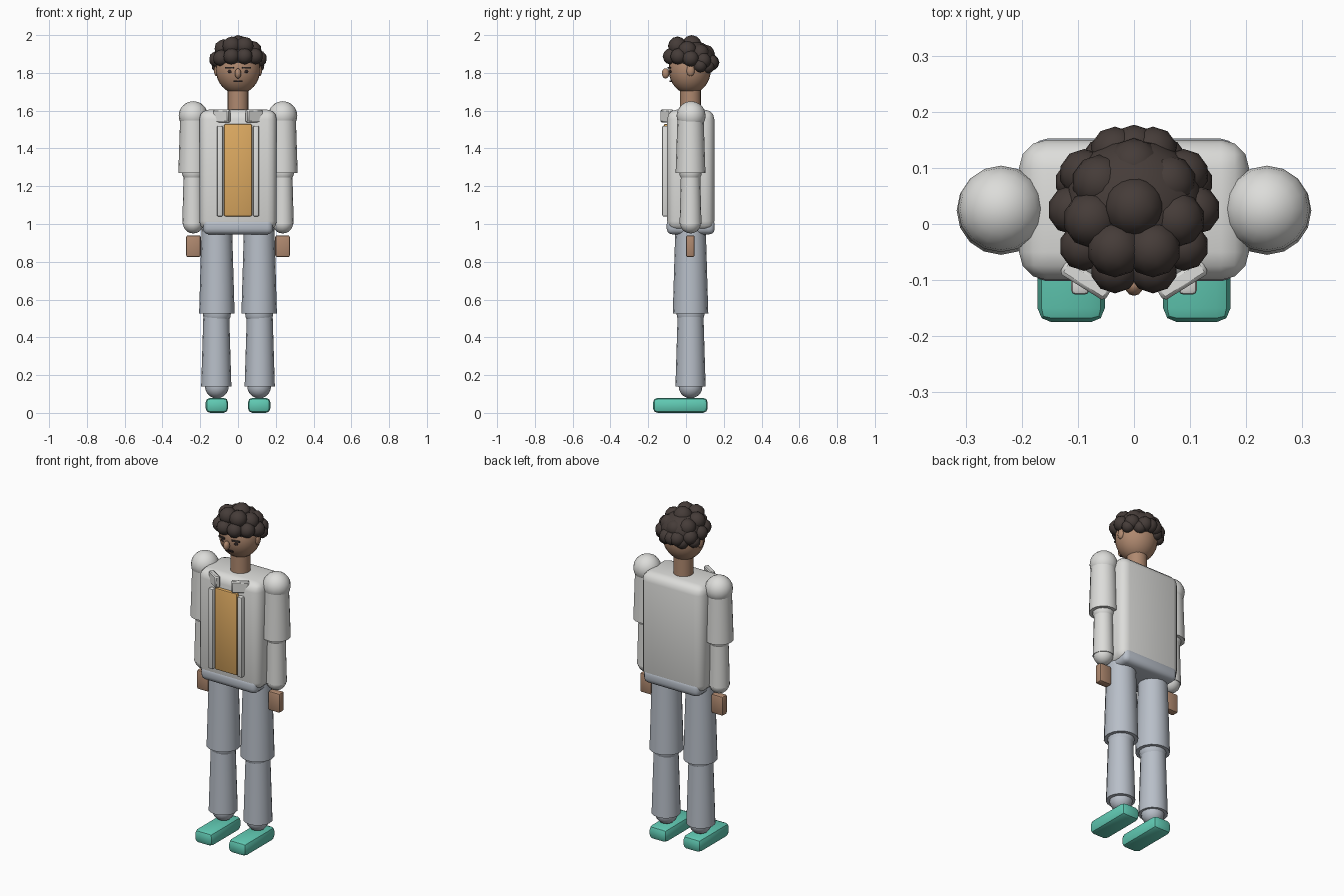
import bpy, math, random
from mathutils import Vector

if "Cube" in bpy.data.objects:
    bpy.data.objects.remove(bpy.data.objects["Cube"])

random.seed(4)


def material(name, rgb):
    m = bpy.data.materials.new(name)
    m.diffuse_color = (*rgb, 1)
    m.use_nodes = True
    m.node_tree.nodes["Principled BSDF"].inputs["Base Color"].default_value = m.diffuse_color
    return m


SHIRT = material("off_white_cloth", (0.72, 0.72, 0.70))
PANTS = material("blue_grey_cloth", (0.48, 0.52, 0.58))
SKIN = material("skin", (0.43, 0.25, 0.16))
HAIR = material("dark_brown_hair", (0.060, 0.045, 0.040))
PANEL = material("amber_cloth", (0.72, 0.40, 0.12))
SHOE = material("teal_shoe", (0.12, 0.60, 0.46))
DARK = material("dark_face_detail", (0.03, 0.02, 0.02))


def finish(name, mat, angle=40):
    ob = bpy.context.object
    ob.name = name
    ob.data.materials.append(mat)
    bpy.ops.object.shade_smooth_by_angle(angle=math.radians(angle))
    return ob


def box(name, lo, hi, mat, bevel=0.0, segs=2, rot=(0, 0, 0)):
    lo, hi = Vector(lo), Vector(hi)
    bpy.ops.mesh.primitive_cube_add(size=1, location=(lo + hi) / 2)
    ob = bpy.context.object
    ob.scale = hi - lo
    bpy.ops.object.transform_apply(location=False, rotation=False, scale=True)
    ob.rotation_euler = rot
    if bevel:
        b = ob.modifiers.new("bevel", "BEVEL")
        b.width, b.segments = bevel, segs
        bpy.ops.object.modifier_apply(modifier="bevel")
    return finish(name, mat)


def ball(name, loc, radii, mat, segs=16, rings=10):
    bpy.ops.mesh.primitive_uv_sphere_add(segments=segs, ring_count=rings, radius=1, location=loc)
    ob = bpy.context.object
    ob.scale = radii
    bpy.ops.object.transform_apply(location=False, rotation=False, scale=True)
    return finish(name, mat, 60)


def curl(loc, r):
    bpy.ops.mesh.primitive_ico_sphere_add(subdivisions=2, radius=r, location=loc)
    finish("hair_curl", HAIR, 60)


def tube(name, x, y, z0, z1, r0, r1, mat):
    bpy.ops.mesh.primitive_cone_add(vertices=16, radius1=r0, radius2=r1, depth=z1 - z0,
                                    location=(x, y, (z0 + z1) / 2))
    return finish(name, mat)


def span(s, a, b):
    """Mirror an x range to side s."""
    return min(s * a, s * b), max(s * a, s * b)


Y = 0.024  # depth of the body axis

# Torso, waist and front panel
box("torso", (-0.205, -0.10, 0.965), (0.205, 0.15, 1.605), SHIRT, 0.05, 3)
box("waist", (-0.185, -0.102, 0.945), (0.185, 0.152, 1.03), PANTS, 0.03, 3)
box("shirt_panel", (-0.075, -0.118, 1.04), (0.075, -0.09, 1.53), PANEL, 0.01)

for s in (-1, 1):
    # Jacket edge and collar
    x0, x1 = span(s, 0.08, 0.112)
    box("jacket_edge", (x0, -0.126, 1.04), (x1, -0.09, 1.52), SHIRT, 0.008)
    x0, x1 = span(s, 0.038, 0.133)
    box("collar", (x0, -0.115, 1.538), (x1, -0.085, 1.605), SHIRT, 0.006, 1,
        (0, 0, s * math.radians(32)))

    # Arm
    ax = s * 0.237
    ball("shoulder", (ax, Y + 0.003, 1.573), (0.077,) * 3, SHIRT)
    tube("upper_arm", ax, Y, 1.27, 1.57, 0.079, 0.069, SHIRT)
    ball("elbow", (ax, Y, 1.275), (0.06,) * 3, SHIRT)
    tube("forearm", ax, Y, 1.0, 1.27, 0.058, 0.051, SHIRT)
    ball("wrist", (ax, Y, 1.005), (0.055,) * 3, SHIRT)
    x0, x1 = span(s, 0.197, 0.275)
    box("hand", (x0, 0.0, 0.825), (x1, 0.046, 0.94), SKIN, 0.01)

    # Leg
    lx = s * 0.112
    tube("thigh", lx, Y, 0.525, 1.0, 0.094, 0.08, PANTS)
    ball("knee", (lx, Y, 0.53), (0.075,) * 3, PANTS)
    tube("shin", s * 0.115, Y, 0.14, 0.53, 0.08, 0.068, PANTS)
    ball("ankle", (lx, Y, 0.14), (0.063,) * 3, PANTS)
    x0, x1 = span(s, 0.052, 0.172)
    box("shoe", (x0, -0.175, 0), (x1, 0.115, 0.08), SHOE, 0.025, 2)

    # Ear, eye and eyebrow
    ball("ear", (s * 0.113, Y, 1.812), (0.014, 0.022, 0.03), SKIN, 12, 8)
    ball("eye", (s * 0.042, -0.080, 1.808), (0.014, 0.007, 0.009), DARK, 10, 6)
    x0, x1 = span(s, 0.022, 0.07)
    box("eyebrow", (x0, -0.091, 1.823), (x1, -0.084, 1.832), HAIR,
        rot=(0, 0, s * math.radians(14)))

# Neck, head and face
tube("neck", 0, Y, 1.56, 1.73, 0.056, 0.056, SKIN)
ball("head", (0, 0.02, 1.82), (0.118, 0.112, 0.132), SKIN, 24, 16)
ball("nose", (0, -0.108, 1.797), (0.017, 0.020, 0.027), SKIN, 12, 8)
box("mouth", (-0.025, -0.087, 1.753), (0.025, -0.078, 1.761), DARK)

# Hair cap, then rings of curls: (count, ring radius, height, curl radius, turn)
ball("hair_cap", (0, 0.03, 1.875), (0.124, 0.122, 0.095), HAIR, 20, 12)
for count, ring, z, r, turn in ((10, 0.110, 1.872, 0.044, 0.0),
                                (7, 0.078, 1.920, 0.050, math.pi / 2)):
    for i in range(count):
        a = turn + 2 * math.pi * i / count
        drop = 0.02 * math.sin(a) + random.uniform(-0.006, 0.006)
        curl((ring * math.cos(a), 0.025 + ring * math.sin(a), z - drop), r)
curl((0, 0.03, 1.945), 0.055)

# Low curls at the nape and temples
for s in (-1, 1):
    curl((s * 0.055, 0.115, 1.835), 0.038)
    curl((s * 0.105, 0.075, 1.838), 0.036)
curl((0, 0.135, 1.855), 0.042)
